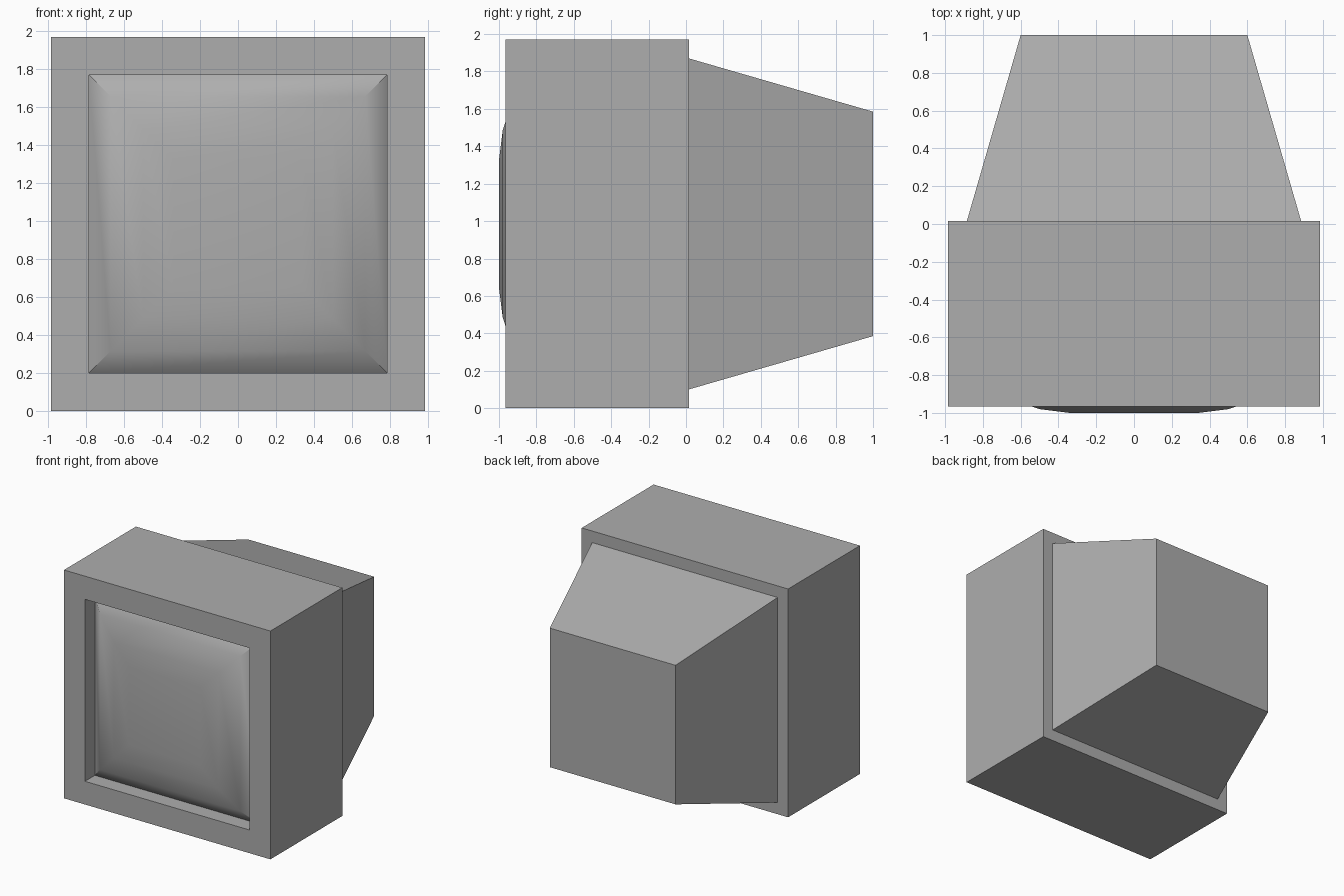
import bpy
import bmesh
import math

cube = bpy.data.objects.get("Cube")
if cube:
    bpy.data.objects.remove(cube, do_unlink=True)

MID_Z = 0.985

grey = bpy.data.materials.new("mid grey")
grey.use_nodes = True
grey.diffuse_color = (0.42, 0.42, 0.42, 1)
grey.node_tree.nodes["Principled BSDF"].inputs["Base Color"].default_value = grey.diffuse_color


def square_loft(name, rings, cap_back=False, cap_front=False, smooth=False):
    """Skin square rings (half width, y), listed from the back of the skin onward."""
    bm = bmesh.new()
    corners = [(-1, -1), (1, -1), (1, 1), (-1, 1)]
    loops = [[bm.verts.new((sx * half, y, MID_Z + sz * half)) for sx, sz in corners]
             for half, y in rings]
    for a, b in zip(loops, loops[1:]):
        for i in range(4):
            j = (i + 1) % 4
            bm.faces.new((a[i], a[j], b[j], b[i]))
    if cap_back:
        bm.faces.new(loops[0][::-1])
    if cap_front:
        bm.faces.new(loops[-1])
    for face in bm.faces:
        face.smooth = smooth
    mesh = bpy.data.meshes.new(name)
    bm.to_mesh(mesh)
    bm.free()
    if smooth:
        mesh.set_sharp_from_angle(angle=math.radians(30))
    mesh.materials.append(grey)
    obj = bpy.data.objects.new(name, mesh)
    bpy.context.collection.objects.link(obj)


# Box housing with a square front rim and recess walls
square_loft("housing", [(0.985, 0.015), (0.985, -0.965), (0.785, -0.965), (0.785, -0.83)],
            cap_back=True)

# Tapered tube cover behind the housing
square_loft("rear_cover", [(0.6, 1.0), (0.885, 0.015)], cap_back=True)

# Bulging glass, smooth except at its outer corners
square_loft("screen", [(0.785, -0.83), (0.67, -0.925), (0.5, -0.98), (0.34, -1.0)],
            cap_front=True, smooth=True)
